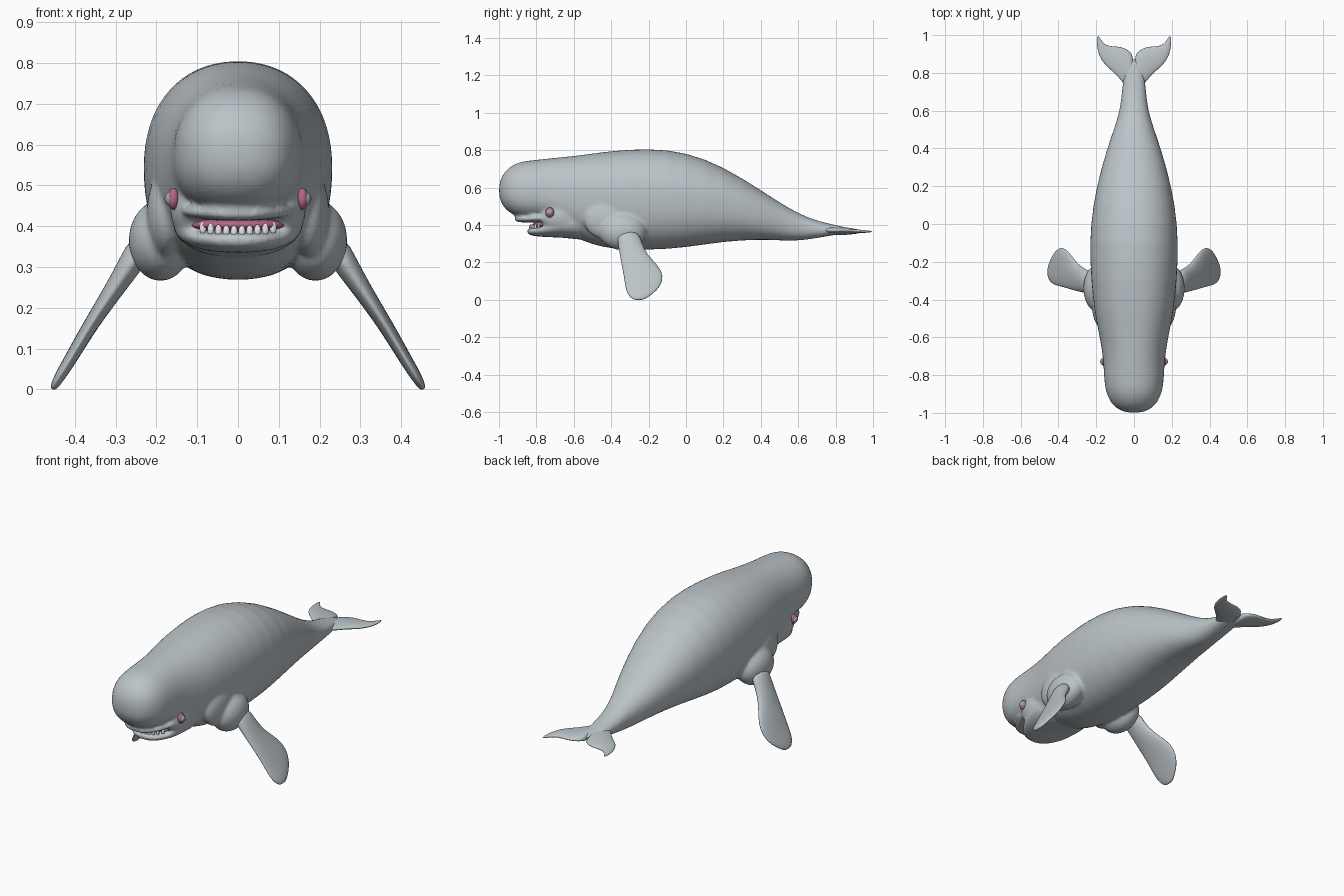
import bpy, bmesh, math
from mathutils import Vector, Matrix

if "Cube" in bpy.data.objects:
    bpy.data.objects.remove(bpy.data.objects["Cube"])


def material(name, rgb):
    m = bpy.data.materials.new(name)
    m.diffuse_color = (*rgb, 1)
    m.use_nodes = True
    m.node_tree.nodes["Principled BSDF"].inputs["Base Color"].default_value = m.diffuse_color
    return m


SKIN = material("pale grey skin", (0.50, 0.55, 0.58))
PINK = material("mouth pink", (0.46, 0.13, 0.24))
TOOTH = material("tooth white", (0.80, 0.80, 0.78))
EYE = material("eye grey", (0.36, 0.40, 0.43))


def loft(bm, rings):
    loops = [[bm.verts.new(p) for p in r] for r in rings]
    n = len(loops[0])
    for a, b in zip(loops, loops[1:]):
        for i in range(n):
            j = (i + 1) % n
            bm.faces.new((a[i], a[j], b[j], b[i]))
    bm.faces.new(loops[0])
    bm.faces.new(loops[-1])


def power(v, p):
    return math.copysign(abs(v) ** p, v)


def section(y, top, bottom, w, mid, n=32, p=0.92, q=0.85):
    """Rounded cross-section, widest at height mid."""
    ring = []
    for i in range(n):
        a = 2 * math.pi * i / n
        c, s = math.cos(a), math.sin(a)
        e = p if s > 0 else q
        h = top - mid if s > 0 else mid - bottom
        ring.append(Vector((w * power(c, e), y, mid + h * power(s, e))))
    return ring


def blade(lead, trail, normal, thick, n=16):
    """Lens-shaped fin section between two edge points."""
    mid, half = (lead + trail) / 2, (trail - lead) / 2
    return [mid + half * math.cos(2 * math.pi * i / n)
            + normal * (thick / 2 * math.sin(2 * math.pi * i / n)) for i in range(n)]


def ellipsoid(bm, loc, radii):
    bmesh.ops.create_uvsphere(bm, u_segments=20, v_segments=12, radius=1,
                              matrix=Matrix.Translation(loc) @ Matrix.Diagonal((*radii, 1)))


def finish(bm, name, mat, subdiv=0, mirror=False):
    bmesh.ops.recalc_face_normals(bm, faces=bm.faces)
    me = bpy.data.meshes.new(name)
    bm.to_mesh(me)
    bm.free()
    me.materials.append(mat)
    for f in me.polygons:
        f.use_smooth = True
    ob = bpy.data.objects.new(name, me)
    bpy.context.collection.objects.link(ob)
    if mirror:
        ob.modifiers.new("mirror", 'MIRROR').use_mirror_merge = False
    if subdiv:
        ob.modifiers.new("subdivision", 'SUBSURF').levels = subdiv
        ob.modifiers["subdivision"].render_levels = subdiv
    return ob


# Body with rounded forehead: y, top, bottom, half width, widest height
bm = bmesh.new()
loft(bm, [section(*s) for s in (
    (-1.00, .615, .555, .03, .585), (-.985, .662, .51, .08, .585),
    (-.955, .703, .472, .118, .585), (-.90, .735, .442, .146, .58),
    (-.85, .744, .432, .156, .575), (-.79, .75, .428, .16, .57),
    (-.73, .757, .42, .163, .56), (-.67, .763, .37, .17, .55),
    (-.60, .77, .335, .182, .55), (-.50, .783, .295, .203, .55),
    (-.40, .797, .27, .218, .55), (-.20, .812, .264, .235, .55),
    (0, .792, .278, .232, .54), (.20, .714, .312, .20, .51),
    (.40, .587, .323, .143, .455), (.50, .522, .317, .107, .42),
    (.60, .462, .315, .075, .39), (.70, .422, .33, .064, .375),
    (.80, .40, .348, .055, .372), (.88, .382, .357, .03, .369))])
# Upper lip
loft(bm, [section(*s) for s in (
    (-.917, .437, .421, .04, .43), (-.90, .447, .415, .075, .432),
    (-.85, .455, .413, .115, .433), (-.78, .465, .414, .143, .438),
    (-.70, .48, .41, .155, .44))])
# Lower jaw
loft(bm, [section(*s) for s in (
    (-.85, .378, .355, .035, .367), (-.835, .384, .345, .07, .37),
    (-.79, .386, .338, .112, .375), (-.74, .40, .335, .142, .39),
    (-.70, .43, .334, .155, .40), (-.62, .48, .33, .165, .42),
    (-.52, .46, .31, .15, .41))])
for s in (-1, 1):
    # Cheeks under the eyes
    ellipsoid(bm, (s * .105, -.67, .445), (.063, .115, .085))
    # Shoulder bulges
    ellipsoid(bm, (s * .19, -.34, .365), (.08, .13, .10))
    ellipsoid(bm, (s * .175, -.42, .43), (.05, .13, .11))
body = finish(bm, "body", SKIN, 1)
rm = body.modifiers.new("blend", 'REMESH')
rm.mode = 'VOXEL'
rm.voxel_size = 0.009
rm.use_smooth_shade = True
sm = body.modifiers.new("smooth", 'SMOOTH')
sm.factor = 0.5
sm.iterations = 6

# Flippers: z, leading y, trailing y, x, thickness
bm = bmesh.new()
loft(bm, [blade(Vector((x, a, z)), Vector((x, b, z)), Vector((.86, 0, .5)), t)
          for z, a, b, x, t in (
    (.37, -.375, -.25, .225, .075), (.30, -.365, -.235, .268, .06),
    (.24, -.355, -.205, .307, .048), (.18, -.345, -.143, .347, .04),
    (.13, -.335, -.117, .378, .036), (.07, -.327, -.133, .413, .032),
    (.03, -.315, -.18, .438, .028), (.008, -.292, -.212, .45, .02),
    (.0, -.275, -.235, .455, .01))])
finish(bm, "flippers", SKIN, 1, True)

# Tail flukes: x, leading y, trailing y, thickness
bm = bmesh.new()
loft(bm, [blade(Vector((x, a, .374 - .012 * (a - .7) / .3)), Vector((x, b, .365)),
                Vector((0, 0, 1)), t)
          for x, a, b, t in (
    (0, .68, .90, .05), (.03, .71, .922, .045), (.065, .755, .94, .036),
    (.10, .795, .941, .03), (.135, .825, .944, .025), (.16, .85, .955, .021),
    (.18, .882, .985, .017), (.19, .91, 1.0, .012), (.197, .95, .99, .006))])
finish(bm, "tail_flukes", SKIN, 1, True)

# Tongue and mouth lining
bm = bmesh.new()
ellipsoid(bm, (0, -.735, .403), (.122, .085, .022))
finish(bm, "mouth_lining", PINK)

# Lower teeth along the jaw arc
bm = bmesh.new()
for i in range(10):
    u = (i - 4.5) / 4.5
    ellipsoid(bm, (.086 * u, -.832 + .045 * u * u, .387 + .008 * u * u), (.0085, .007, .015))
finish(bm, "teeth", TOOTH)

# Eyes with pink rims
for name, mat, x, r in (("eye_rims", PINK, .158, (.015, .024, .027)),
                        ("eyeballs", EYE, .16, (.02, .019, .019))):
    bm = bmesh.new()
    ellipsoid(bm, (x, -.728, .467), r)
    finish(bm, name, mat, 0, True)
